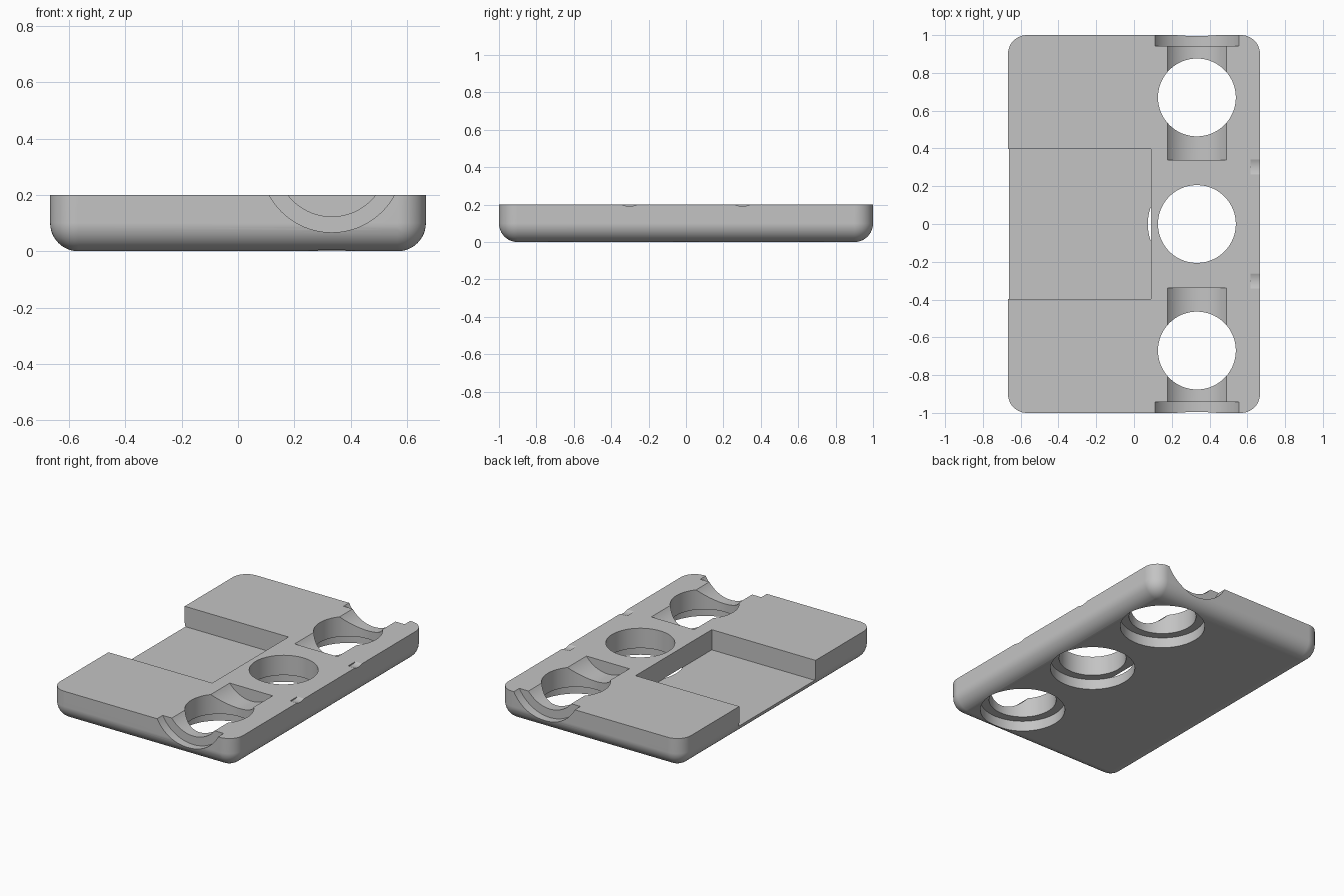
import bpy
import bmesh
from math import radians
from mathutils import Matrix

if "Cube" in bpy.data.objects:
    bpy.data.objects.remove(bpy.data.objects["Cube"], do_unlink=True)

HALF_X, HALF_Y, TOP = 0.667, 1.0, 0.2
HOLE_X, HOLE_Y = 0.333, 0.67
POCKET_FLOOR = 0.067


def link(bm, name):
    mesh = bpy.data.meshes.new(name)
    bm.to_mesh(mesh)
    bm.free()
    obj = bpy.data.objects.new(name, mesh)
    bpy.context.collection.objects.link(obj)
    return obj


def box_mesh(low, high):
    bm = bmesh.new()
    bmesh.ops.create_cube(bm, size=1)
    for v in bm.verts:
        v.co = [a if c < 0 else b for c, a, b in zip(v.co, low, high)]
    return bm


def cylinder(name, radius, axis, start, end, center):
    """Cylinder along an axis from start to end; center gives the other two coordinates."""
    bm = bmesh.new()
    turn = {"X": Matrix.Rotation(radians(90), 4, "Y"),
            "Y": Matrix.Rotation(radians(90), 4, "X"),
            "Z": Matrix.Identity(4)}[axis]
    place = list(center)
    place.insert("XYZ".index(axis), (start + end) / 2)
    bmesh.ops.create_cone(bm, cap_ends=True, segments=96, radius1=radius, radius2=radius,
                          depth=end - start, matrix=Matrix.Translation(place) @ turn)
    return link(bm, name)


# Plate with rounded corners and a rounded underside
bm = box_mesh((-HALF_X, -HALF_Y, 0), (HALF_X, HALF_Y, TOP))
rounded = [e for e in bm.edges if min(v.co.z for v in e.verts) < 0.01]
bmesh.ops.bevel(bm, geom=rounded, offset=0.1, offset_type="OFFSET", segments=12,
                profile=0.5, affect="EDGES", clamp_overlap=False)
plate = link(bm, "mounting_plate")

# Recess open to the right side
cutters = [link(box_mesh((-1, -0.397, POCKET_FLOOR), (0.09, 0.397, 0.4)), "recess_cutter")]

# Through holes with wider counterbores underneath
for y in (-HOLE_Y, 0, HOLE_Y):
    cutters.append(cylinder("hole_cutter", 0.206, "Z", -0.1, 0.5, (HOLE_X, y)))
    cutters.append(cylinder("counterbore_cutter", 0.26, "Z", -0.1, POCKET_FLOOR + 0.002,
                            (HOLE_X, y)))

# Round channels with a collar seat at each end, and small edge notches
for side in (-1, 1):
    for name, radius, inner in (("channel_cutter", 0.197, 0.338), ("collar_cutter", 0.253, 0.942)):
        start, end = sorted((side * inner, side * 1.2))
        cutters.append(cylinder(name, radius, "Y", start, end, (HOLE_X, 0.32)))
    cutters.append(cylinder("notch_cutter", 0.1, "X", 0.617, 0.8, (side * 0.302, 0.292)))

bpy.ops.object.select_all(action="DESELECT")
bpy.context.view_layer.objects.active = plate
plate.select_set(True)
for cutter in cutters:
    cutter.hide_render = True
    mod = plate.modifiers.new("cut", "BOOLEAN")
    mod.operation = "DIFFERENCE"
    mod.solver = "EXACT"
    mod.object = cutter
    bpy.ops.object.modifier_apply(modifier=mod.name)
    bpy.data.objects.remove(cutter, do_unlink=True)

# Plain grey finish
grey = bpy.data.materials.new("grey")
grey.use_nodes = True
colour = (0.55, 0.55, 0.55, 1)
grey.diffuse_color = colour
grey.node_tree.nodes["Principled BSDF"].inputs["Base Color"].default_value = colour
plate.data.materials.clear()
plate.data.materials.append(grey)

# Smooth curves, crisp cut edges
bpy.ops.object.shade_smooth_by_angle(angle=radians(30))
weighted = plate.modifiers.new("weighted_normals", "WEIGHTED_NORMAL")
weighted.keep_sharp = True
